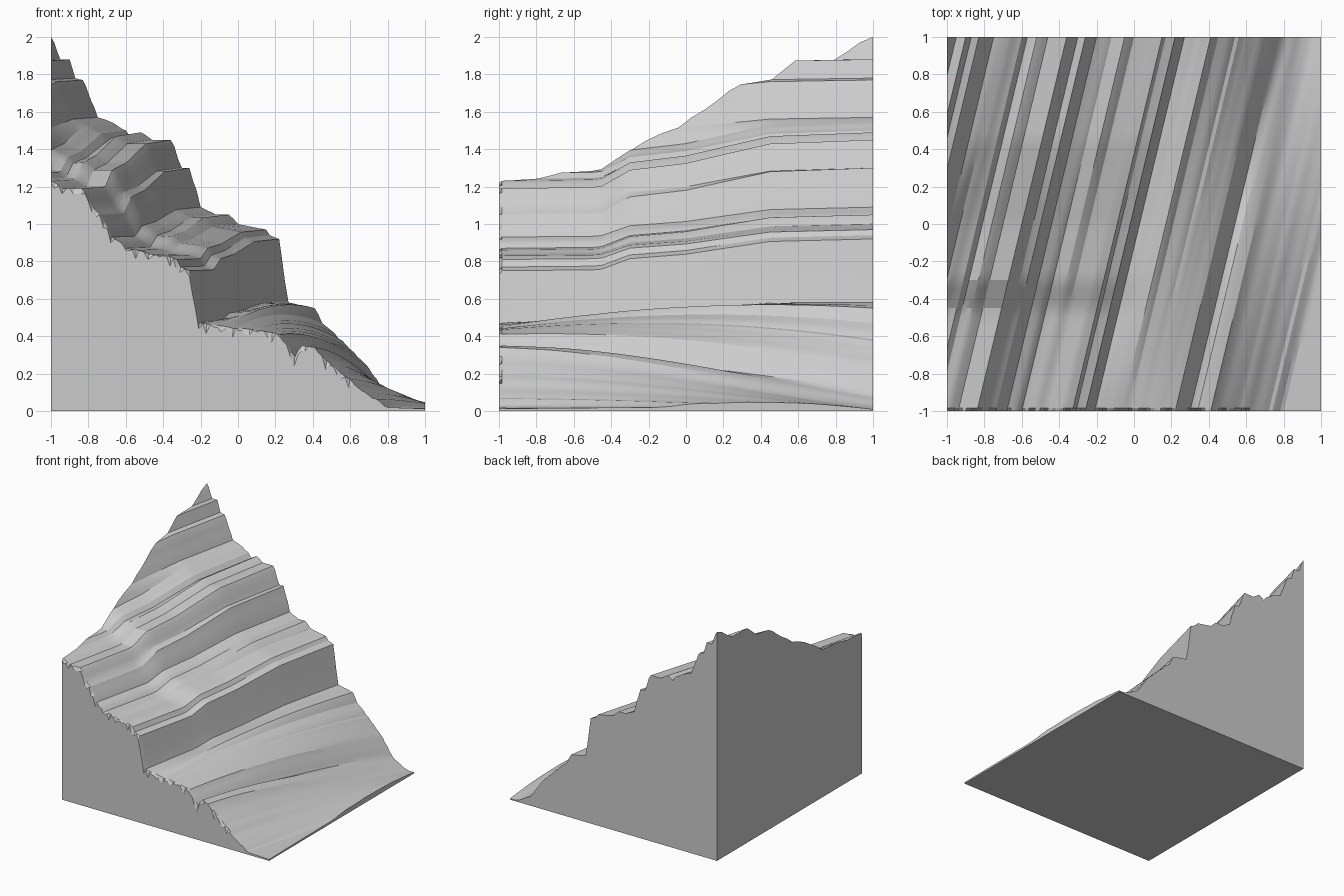
import bpy, bmesh, math, random

if "Cube" in bpy.data.objects:
    bpy.data.objects.remove(bpy.data.objects["Cube"], do_unlink=True)

random.seed(4)
SLANT = 0.24  # sideways drift of every ledge from front to back

# Ledge lines across the slope: position, height at the front, height at the back
LEDGES = [
    (-1.24, 1.9, 2), (-1.19, 1.8, 1.88), (-1.14, 1.77, 1.88), (-1.11, 1.68, 1.78),
    (-1.07, 1.66, 1.77), (-1.04, 1.58, 1.7), (-.99, 1.46, 1.57), (-.93, 1.3, 1.55),
    (-.89, 1.28, 1.53), (-.84, 1.27, 1.5), (-.81, 1.24, 1.46), (-.76, 1.23, 1.49),
    (-.7, 1.19, 1.45), (-.6, 1.19, 1.45), (-.54, 1.09, 1.3), (-.5, 1.05, 1.3),
    (-.44, .93, 1.09), (-.4, .91, 1.07), (-.36, .87, 1.05), (-.29, .86, 1.05),
    (-.24, .84, 1), (-.14, .83, .98), (-.09, .81, .97), (-.07, .77, .94),
    (-.02, .75, .92), (.01, .56, .7), (.03, .47, .58), (.17, .45, .55),
    (.21, .44, .47), (.26, .44, .43), (.36, .43, .33), (.46, .41, .23),
    (.54, .29, .11), (.58, .35, .07), (.65, .34, .03), (.71, .27, .01),
    (.79, .2, .01), (.92, .1, .01), (1.04, .02, .01), (1.3, .01, .01),
]
# How far the upper slope has risen from its front to its back height
RISE = [(-1, 0), (-.46, .03), (-.3, .38), (0, .52), (.2, .7), (.45, .92), (1, 1)]


def mix(a, b, t):
    return a + (b - a) * t


def rise(y):
    for (y0, w0), (y1, w1) in zip(RISE, RISE[1:]):
        if y <= y1:
            return mix(w0, w1, (y - y0) / (y1 - y0))
    return 1


def terrace(ledges):
    """Split each span between ledges into small uneven steps."""
    columns = []
    for a, b in zip(ledges, ledges[1:]):
        width = b[0] - a[0]
        count = max(1, round(width / 0.02))
        for i in range(count):
            t = i / count
            wobble = random.uniform(-.35, .35) / count if i else 0
            columns.append((mix(a[0], b[0], t),
                            mix(a[1], b[1], t + wobble),
                            mix(a[2], b[2], t + wobble)))
    columns.append(ledges[-1])
    return columns


def height(u, front, back, y):
    """Blend the two ends; the lower slope swells in the middle."""
    low = min(1, max(0, (u + .02) / .2))
    z = mix(front, back, mix(rise(y), (y + 1) / 2, low))
    swell = .06 * (1 - y * y) * low * min(1, z / .3)
    return max(.01, z + swell)


def cut_side(bm, x):
    """Trim the slanted sheet to a straight side."""
    geom = bm.verts[:] + bm.edges[:] + bm.faces[:]
    bmesh.ops.bisect_plane(bm, geom=geom, dist=1e-6, plane_co=(x, 0, 0),
                           plane_no=(x, 0, 0), clear_outer=True)


# Terraced hillside surface
bm = bmesh.new()
first = (-1.34,) + (2.1, 2.2)
columns = terrace([first] + LEDGES)
rows = [-1, -.985] + [-1 + 2 * i / 40 for i in range(1, 41)]
grid = []
for r, y in enumerate(rows):
    line = []
    for u, front, back in columns:
        z = height(u, front, back, y)
        if r == 0 and z > .1:
            z -= random.choice((0, 0, .01, .03, .05))  # ragged front rim
        line.append(bm.verts.new((u + SLANT * y, y, z)))
    grid.append(line)
for near, far in zip(grid, grid[1:]):
    for i in range(len(near) - 1):
        bm.faces.new((near[i], near[i + 1], far[i + 1], far[i]))
cut_side(bm, 1)
cut_side(bm, -1)

# Upright walls and flat base
rim = [e for e in bm.edges if e.is_boundary]
walls = bmesh.ops.extrude_edge_only(bm, edges=rim)["geom"]
for v in walls:
    if isinstance(v, bmesh.types.BMVert):
        v.co.z = 0
base = [e for e in walls if isinstance(e, bmesh.types.BMEdge)
        and all(v.co.z == 0 for v in e.verts)]
bmesh.ops.contextual_create(bm, geom=base)
bmesh.ops.recalc_face_normals(bm, faces=bm.faces[:])

mesh = bpy.data.meshes.new("terraced_hillside")
bm.to_mesh(mesh)
bm.free()
hill = bpy.data.objects.new("terraced_hillside", mesh)
bpy.context.collection.objects.link(hill)

# Plain stone colour
stone = bpy.data.materials.new("grey_stone")
stone.use_nodes = True
colour = (.6, .6, .6, 1)
stone.diffuse_color = colour
stone.node_tree.nodes["Principled BSDF"].inputs["Base Color"].default_value = colour
mesh.materials.append(stone)

bpy.ops.object.select_all(action="DESELECT")
hill.select_set(True)
bpy.context.view_layer.objects.active = hill
bpy.ops.object.shade_smooth_by_angle(angle=math.radians(20))
